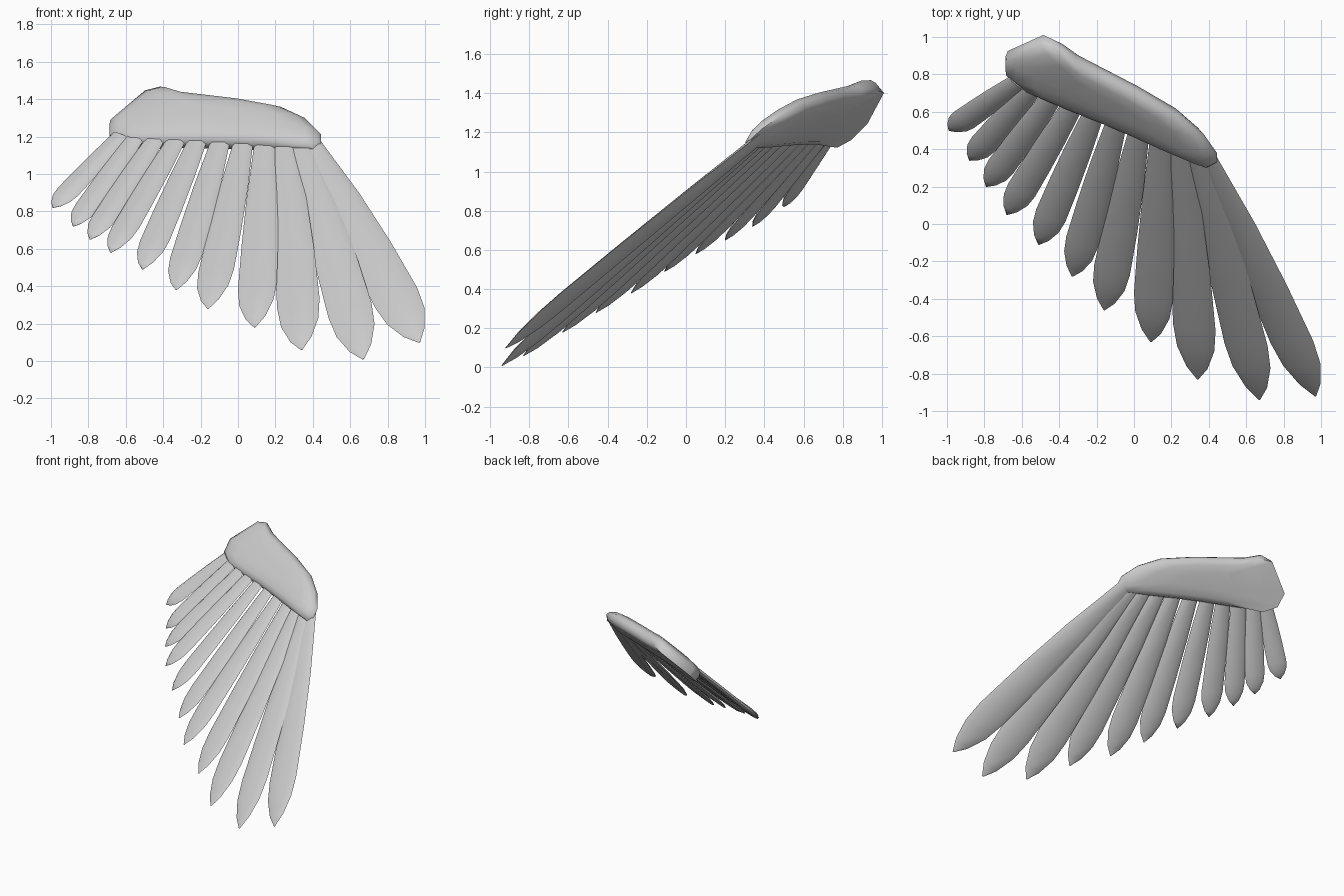
import bpy, bmesh
from mathutils import Vector

if "Cube" in bpy.data.objects:
    bpy.data.objects.remove(bpy.data.objects["Cube"])

GREY = (0.6, 0.6, 0.6, 1)
mat = bpy.data.materials.new("feather grey")
mat.use_nodes = True
mat.diffuse_color = GREY
mat.node_tree.nodes["Principled BSDF"].inputs["Base Color"].default_value = GREY

# The wing lies close to one tilted plane
NORMAL = Vector((-0.396, -0.99, 1)).normalized()


def on_plane(x, z, lift=0):
    """Point of the wing plane at front position x, z, lifted along its normal."""
    return Vector((x, (z - 0.675) / 0.99 - 0.4 * x, z)) + NORMAL * lift


def loft(name, rings, angle):
    """Skin closed rings of points and cap both ends."""
    bm = bmesh.new()
    loops = [[bm.verts.new(p) for p in ring] for ring in rings]
    for a, b in zip(loops, loops[1:]):
        for i in range(len(a)):
            j = (i + 1) % len(a)
            bm.faces.new((a[i], a[j], b[j], b[i]))
    bm.faces.new(loops[0])
    bm.faces.new(loops[-1])
    bmesh.ops.recalc_face_normals(bm, faces=bm.faces)
    mesh = bpy.data.meshes.new(name)
    bm.to_mesh(mesh)
    bm.free()
    mesh.materials.append(mat)
    obj = bpy.data.objects.new(name, mesh)
    bpy.context.collection.objects.link(obj)
    bpy.ops.object.select_all(action='DESELECT')
    obj.select_set(True)
    bpy.context.view_layer.objects.active = obj
    bpy.ops.object.shade_smooth_by_angle(angle=angle)
    return obj


# Padded leading edge that holds the feather roots
outline = [(-0.69, 1.2), (-0.69, 1.28), (-0.5, 1.44), (-0.42, 1.46), (-0.32, 1.43),
           (-0.15, 1.41), (0.02, 1.39), (0.24, 1.35), (0.37, 1.29), (0.44, 1.22),
           (0.44, 1.17), (0.4, 1.135), (0.2, 1.14), (0, 1.15), (-0.2, 1.155),
           (-0.4, 1.155), (-0.61, 1.16)]
cx, cz = -0.13, 1.28
rings = []
for scale, lift in ((0.35, -0.06), (0.72, -0.055), (0.92, -0.04), (1, -0.01),
                    (0.98, 0.015), (0.88, 0.04), (0.7, 0.052), (0.35, 0.058)):
    ring = []
    for x, z in outline:
        # The shoulder end is cut off squarely, so its back edge stays wide
        square = x < -0.45 and lift < 0 and scale > 0.9
        s, depth = (1, lift * 1.4) if square else (scale, lift)
        ring.append(on_plane(cx + (x - cx) * s, cz + (z - cz) * s, depth))
    rings.append(ring)
loft("wing_shoulder_pad", rings, 0.9)

# Feathers: root x, tip position, half width
feathers = [
    (-0.62, (-0.99, 0.5, 0.82), 0.072),
    (-0.54, (-0.88, 0.34, 0.72), 0.074),
    (-0.43, (-0.79, 0.2, 0.65), 0.076),
    (-0.32, (-0.68, 0.05, 0.58), 0.08),
    (-0.21, (-0.51, -0.11, 0.49), 0.085),
    (-0.09, (-0.33, -0.28, 0.38), 0.09),
    (0.03, (-0.16, -0.46, 0.28), 0.1),
    (0.14, (0.09, -0.63, 0.18), 0.108),
    (0.24, (0.34, -0.83, 0.06), 0.118),
    (0.32, (0.67, -0.94, 0.01), 0.122),
    (0.37, (0.97, -0.92, 0.1), 0.125),
]
# Along the vane: position, share of full width, share of thickness
STATIONS = ((0, 0, 1), (0.3, 0.6, 1), (0.55, 0.88, 1), (0.78, 1, 1),
            (0.87, 0.88, 0.9), (0.95, 0.5, 0.6), (1, 0.04, 0.1))
ROOT_HALF, THICK = 0.055, 0.017

for i, (root_x, tip, half) in enumerate(feathers):
    root = on_plane(root_x, 1.19, 0.02 - 0.004 * i)
    tip = Vector(tip)
    axis = (tip - root).normalized()
    side = NORMAL.cross(axis).normalized()
    up = axis.cross(side)
    rings = []
    for t, share, thick in STATIONS:
        w = share * half if t > 0.8 else ROOT_HALF + (half - ROOT_HALF) * share
        # Outer feathers sweep gently outward
        bow = side * 0.1 * max(0, root_x) * t * (1 - t)
        centre = root.lerp(tip, t) + bow
        rings.append([centre + side * w * a + up * THICK * thick * b
                      for a, b in ((1, 0), (0.62, 1), (-0.62, 1),
                                   (-1, 0), (-0.62, -1), (0.62, -1))])
    loft(f"feather_{i + 1}", rings, 1.2)
